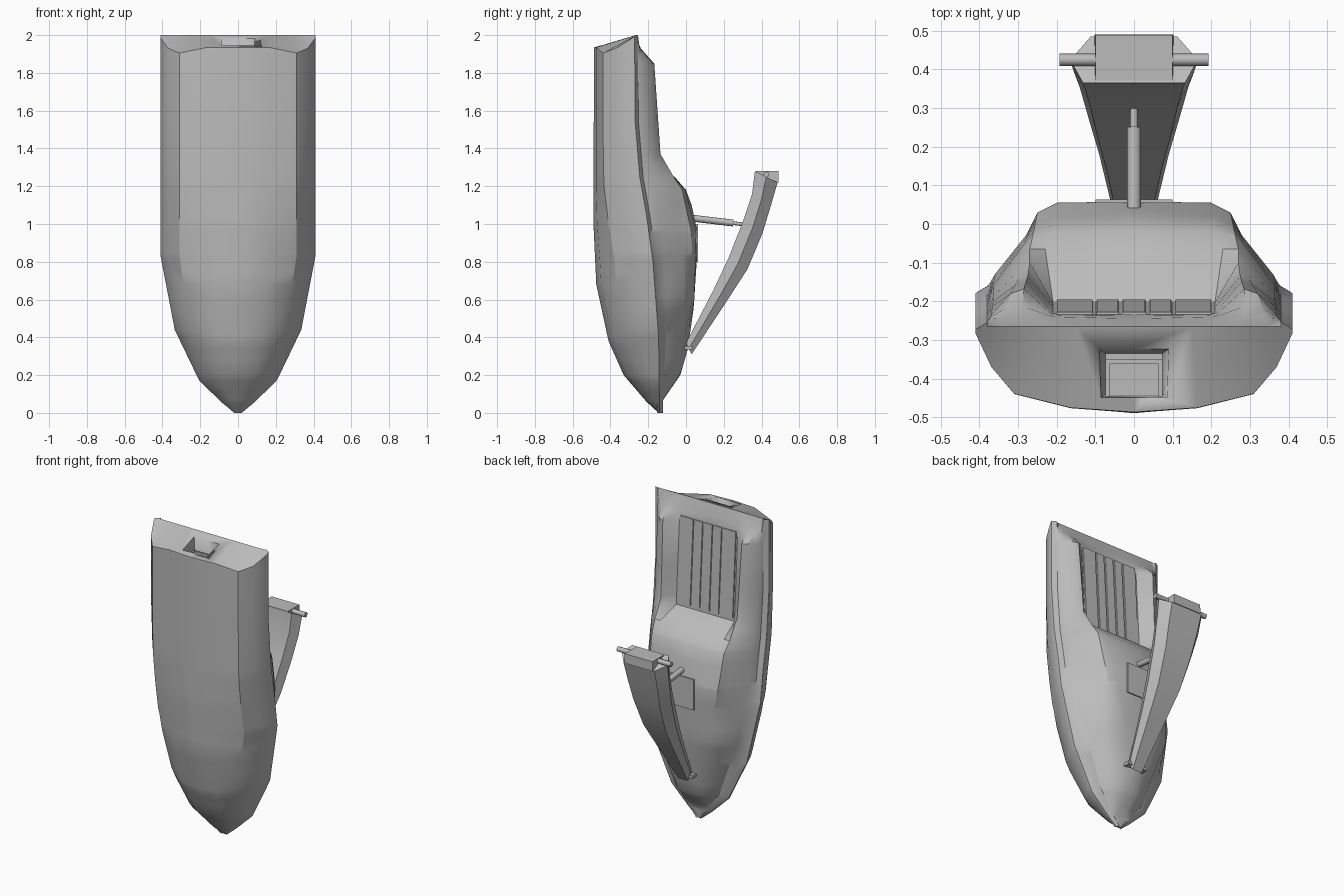
import bpy, bmesh, math
from mathutils import Vector

if "Cube" in bpy.data.objects:
    bpy.data.objects.remove(bpy.data.objects["Cube"])

grey = bpy.data.materials.new("plain_grey")
grey.use_nodes = True
COLOUR = (0.5, 0.5, 0.5, 1)
grey.diffuse_color = COLOUR
grey.node_tree.nodes["Principled BSDF"].inputs["Base Color"].default_value = COLOUR


def make_object(name, bm, angle=30):
    bmesh.ops.remove_doubles(bm, verts=bm.verts, dist=0.0005)
    bmesh.ops.recalc_face_normals(bm, faces=bm.faces)
    mesh = bpy.data.meshes.new(name)
    bm.to_mesh(mesh)
    bm.free()
    mesh.materials.append(grey)
    obj = bpy.data.objects.new(name, mesh)
    bpy.context.collection.objects.link(obj)
    bpy.ops.object.select_all(action="DESELECT")
    obj.select_set(True)
    bpy.context.view_layer.objects.active = obj
    bpy.ops.object.shade_smooth_by_angle(angle=math.radians(angle))
    return obj


def interp(keys, z):
    """Linear interpolation of rows (z, values...)."""
    for a, b in zip(keys, keys[1:]):
        if z <= b[0]:
            f = (z - a[0]) / (b[0] - a[0])
            return [p + (q - p) * f for p, q in zip(a[1:], b[1:])]
    return list(keys[-1][1:])


def loft(rings, closed=True, caps=True):
    bm = bmesh.new()
    rows = [[bm.verts.new(p) for p in ring] for ring in rings]
    n = len(rows[0])
    for a, b in zip(rows, rows[1:]):
        for i in range(n if closed else n - 1):
            j = (i + 1) % n
            bm.faces.new((a[i], a[j], b[j], b[i]))
    if caps:
        bm.faces.new(rows[0])
        bm.faces.new(rows[-1])
    return bm, rows


def box(name, size, centre, taper=1.0):
    sx, sy, sz = (s / 2 for s in size)
    x, y, z = centre
    rings = [[(x + u * sx * k, y + v * sy * k, z + w * sz)
              for u, v in ((-1, -1), (1, -1), (1, 1), (-1, 1))]
             for w, k in ((-1, taper), (1, 1))]
    return make_object(name, loft(rings)[0])


def rod(name, start, end, radius, sides=8):
    start, end = Vector(start), Vector(end)
    turn = (end - start).to_track_quat("Z", "Y")
    rings = [[p + turn @ Vector((radius * math.cos(a), radius * math.sin(a), 0))
              for a in (math.tau * i / sides for i in range(sides))] for p in (start, end)]
    return make_object(name, loft(rings)[0], 50)


# Profiles along the height: half width, keel, rail line and deck centre
WIDTH = [(0, .02), (.05, .08), (.17, .205), (.44, .335), (.83, .41), (2, .41)]
KEEL = [(0, -.145), (.06, -.21), (.2, -.33), (.38, -.41), (.68, -.475), (1, -.49), (2, -.487)]
RAIL = [(0, -.14), (.4, -.145), (.8, -.175), (1.05, -.21), (1.25, -.245), (1.55, -.27), (2, -.272)]
CROWN = [(0, -.13), (.07, -.12), (.2, -.03), (.34, .01), (.55, .04), (.85, .06), (.97, .058),
         (1.1, .03), (1.18, 0), (1.25, -.06), (1.31, -.2), (1.9, -.235), (1.93, -.245), (2, -.265)]
# Deck side: outer foot, shoulder, inner top, floor edge as x, y pairs
DECK = [(0, .01, -.135, .007, -.132, .005, -.13, .003, -.13),
        (.07, .06, -.12, .05, -.12, .035, -.12, .02, -.12),
        (.2, .16, -.115, .13, -.08, .09, -.045, .045, -.033),
        (.6, .31, -.1, .25, -.01, .17, .033, .09, .044),
        (.95, .36, -.13, .28, -.03, .25, .03, .2, .055),
        (1.18, .365, -.16, .29, -.06, .26, -.02, .21, -.003),
        (1.25, .365, -.18, .295, -.09, .27, -.065, .23, -.065),
        (1.31, .365, -.19, .3, -.12, .27, -.1, .21, -.2),
        (1.37, .365, -.2, .3, -.145, .275, -.135, .21, -.203),
        (1.85, .37, -.235, .32, -.18, .285, -.168, .21, -.232),
        (1.93, .375, -.245, .34, -.242, .29, -.24, .21, -.24),
        (2, .38, -.265, .34, -.265, .25, -.265, .15, -.265)]
STERN_Z = [1.935, 1.935, 1.905, 1.93, 1.985] + [2] * 7


def half_section(z):
    w, k, s = (interp(t, z)[0] for t in (WIDTH, KEEL, RAIL))
    chine = interp([(0, .36), (.8, .34), (1.2, .22), (2, .22)], z)[0]
    pts = [(0, k), (.4 * w, k + chine * .24 * (s - k)), (.755 * w, k + chine * (s - k)),
           (.9 * w, k + (chine + .32) * (s - k)), (w, s - .012), (w, s),
           (max(w - .03, .6 * w), s + .018)]
    d = interp(DECK, z)
    pts += list(zip(d[::2], d[1::2])) + [(0, interp(CROWN, z)[0])]
    return [(x, y, min(z, top)) for (x, y), top in zip(pts, STERN_Z)]


# Hull and deck in one shell: half sections lofted, transom closed, then mirrored
heights = sorted({row[0] for row in WIDTH + KEEL + RAIL + CROWN + DECK} | {.11, .28, .75, 1.2})
bm, rows = loft([half_section(z) for z in heights], closed=False, caps=False)
stern, nose = rows[-1], rows[0]
for ring in (stern, nose):
    for i in range(5):
        bm.faces.new((ring[i], ring[i + 1], ring[10 - i], ring[11 - i]))
geom = bm.verts[:] + bm.edges[:] + bm.faces[:]
copy = bmesh.ops.duplicate(bm, geom=geom)["geom"]
for v in (g for g in copy if isinstance(g, bmesh.types.BMVert)):
    v.co.x *= -1
hull = make_object("hull", bm)

# Jet well cut into the transom
well = box("jet_well_cutter", (.21, .15, .3), (0, -.388, 1.98), .7)
well.hide_render = True
well.hide_set(True)
cut = hull.modifiers.new("jet_well", "BOOLEAN")
cut.operation = "DIFFERENCE"
cut.solver = "EXACT"
cut.object = well
box("jet_nozzle", (.14, .1, .07), (0, -.405, 1.86), .9)
for side in (-1, 1):
    box("nozzle_side", (.012, .112, .02), (side * .068, -.405, 1.9))
    box("nozzle_edge", (.14, .012, .02), (0, -.405 + side * .05, 1.9))

# Ribbed pads on the tray floor
edges = [-.205, -.102, -.035, .035, .102, .205]
for left, right in zip(edges, edges[1:]):
    rings = []
    for z in (1.33, 1.88):
        y = interp(CROWN, z)[0]
        rings.append([(x, y + h, z) for x, h in ((left + .003, -.003), (right - .003, -.003),
                                                 (right - .006, .006), (left + .006, .006))])
    make_object("tray_pad", loft(rings)[0])

# Hood panel under the strut
box("hood_panel", (.2, .008, .2), (0, .059, .9))

# Steering pole: height, inner y, outer y, half width
POLE = [(.34, 0, .03, .05), (.62, .145, .215, .09), (.79, .225, .325, .118), (.98, .30, .405, .14),
        (1.13, .35, .45, .158), (1.25, .365, .485, .165)]
rings = []
for z, inner, outer, w in POLE:
    lean = .03
    middle = (inner + outer) / 2
    rings.append([(-.8 * w, inner, z + lean), (.8 * w, inner, z + lean), (w, middle, z),
                  (.68 * w, outer, z - lean), (-.68 * w, outer, z - lean), (-w, middle, z)])
make_object("steering_pole", loft(rings)[0], 25)
box("pole_hinge", (.14, .05, .02), (0, .01, .345))

# Head block and handlebar
box("pole_head", (.2, .118, .06), (0, .43, 1.25), 1.02)
rod("handlebar", (-.13, .425, 1.262), (.13, .425, 1.262), .012)
for side in (-1, 1):
    rod("grip", (side * .09, .425, 1.262), (side * .193, .425, 1.262), .016)

# Support strut between hood and pole
rod("strut_body", (0, .04, 1.03), (0, .25, 1.005), .018)
rod("strut_rod", (0, .24, 1.006), (0, .31, .997), .01)
